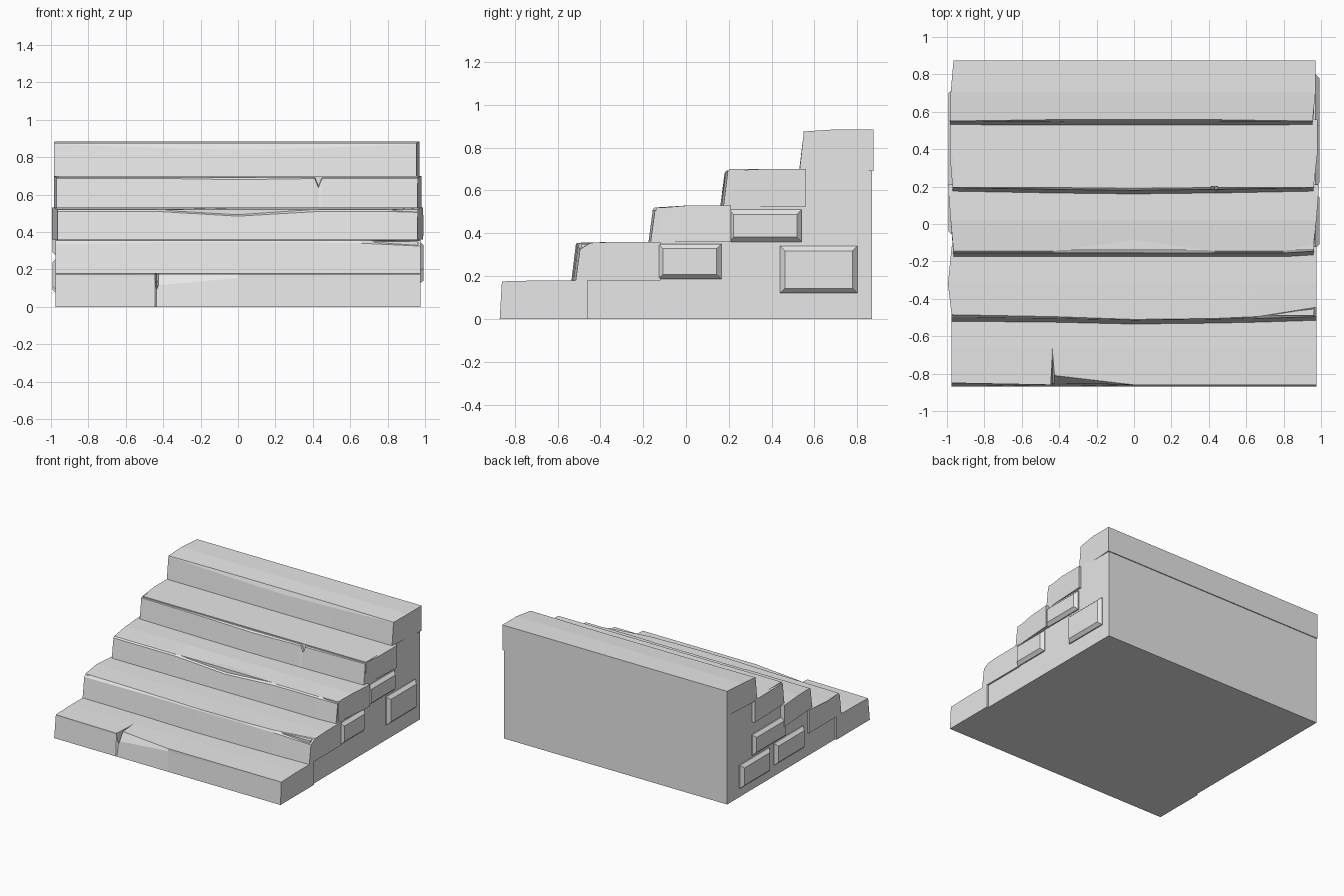
import bpy
import bmesh

cube = bpy.data.objects.get("Cube")
if cube:
    bpy.data.objects.remove(cube, do_unlink=True)

stone = bpy.data.materials.new("pale_grey_stone")
stone.use_nodes = True
stone.diffuse_color = (0.8, 0.8, 0.8, 1)
stone.node_tree.nodes["Principled BSDF"].inputs["Base Color"].default_value = (0.8, 0.8, 0.8, 1)


def loft(name, sections):
    """Join matching cross-sections into a closed flat-shaded solid."""
    bm = bmesh.new()
    rings = [[bm.verts.new(p) for p in s] for s in sections]
    for a, b in zip(rings, rings[1:]):
        for i in range(len(a)):
            j = (i + 1) % len(a)
            bm.faces.new((a[i], a[j], b[j], b[i]))
    bm.faces.new(rings[0][::-1])
    bm.faces.new(rings[-1])
    bmesh.ops.recalc_face_normals(bm, faces=bm.faces[:])
    mesh = bpy.data.meshes.new(name)
    bm.to_mesh(mesh)
    bm.free()
    mesh.materials.append(stone)
    obj = bpy.data.objects.new(name, mesh)
    bpy.context.collection.objects.link(obj)
    return obj


def step(name, y, z, left, right, rise, stations):
    """Worn slab. left/right: x at front, middle and back of each end.
    Stations: (x, wear of the edge downward, wear backward, bow of the face)."""
    (y0, y1), (z0, z1) = y, z
    mid = (y0 + y1) / 2
    sections = []
    for k, (x, drop, cut, bow) in enumerate(stations):
        ends = left if k == 0 else right if k == len(stations) - 1 else (x, x, x)
        f, m, b = ends
        front = y0 + bow
        sections.append([
            (f, front, z0),
            (f, front + min(0.02, cut), z1 - rise - drop),
            (f, front + cut, z1 - rise),
            (m, max(mid, front + cut + 0.02), z1),
            (b, y1, z1),
            (b, y1, z0),
        ])
    return loft(name, sections)


# Five worn treads, from the ground up
step("step_1", (-0.87, -0.46), (0, 0.18), (-0.975, -0.975, -0.975), (0.975, 0.975, 0.975), 0.005,
     [(-0.97, 0.01, 0.02, 0), (-0.445, 0.015, 0.01, 0), (-0.435, 0.085, 0.18, 0),
      (-0.425, 0.06, 0.06, 0), (0, 0.02, 0.01, 0), (0.43, 0.015, 0.01, 0), (0.97, 0.005, 0.01, 0)])
step("step_2", (-0.52, -0.12), (0.18, 0.36), (-0.975, -0.995, -0.975), (0.975, 0.975, 0.975), 0.005,
     [(-0.97, 0.02, 0.035, 0), (-0.43, 0.012, 0.03, -0.005), (0, 0.01, 0.025, -0.015),
      (0.43, 0.012, 0.025, -0.01), (0.66, 0.015, 0.03, -0.005), (0.97, 0.03, 0.07, 0.005)])
step("step_3", (-0.175, 0.21), (0.36, 0.53), (-0.965, -0.98, -0.995), (0.96, 0.975, 0.99), 0.01,
     [(-0.97, 0.01, 0.03, 0), (-0.43, 0.01, 0.03, 0), (0, 0.035, 0.09, 0),
      (0.43, 0.01, 0.03, 0), (0.8, 0.01, 0.03, 0), (0.97, 0.015, 0.06, 0.01)])
step("step_4", (0.175, 0.56), (0.525, 0.70), (-0.97, -0.985, -0.985), (0.96, 0.98, 0.98), 0.008,
     [(-0.97, 0.005, 0.02, 0), (-0.43, 0.005, 0.03, -0.01), (0, 0.012, 0.03, -0.015),
      (0.41, 0.006, 0.03, -0.01), (0.43, 0.055, 0.11, -0.01), (0.45, 0.006, 0.03, -0.01),
      (0.97, 0.005, 0.02, 0)])
step("step_5", (0.53, 0.875), (0.69, 0.885), (-0.985, -0.98, -0.965), (0.955, 0.97, 0.97), 0.01,
     [(-0.97, 0.005, 0.02, 0), (-0.43, 0.025, 0.03, -0.002), (0, 0.035, 0.03, -0.002),
      (0.43, 0.025, 0.03, -0.002), (0.97, 0.005, 0.02, 0)])

# Stepped core carrying the treads
profile = [(0.868, 0), (-0.6, 0)]
for y, z in ((-0.49, 0.17), (-0.14, 0.35), (0.2, 0.52), (0.55, 0.7)):
    profile += [(profile[-1][0], z), (y, z)]
profile.append((0.868, 0.7))
loft("core", [[(x, y, z) for y, z in profile] for x in (-0.962, 0.962)])


def brick(name, side, y0, y1, z0, z1):
    """Side brick with sloping edges, sunk into the core."""
    sections = []
    for x, inset in ((0.94, 0), (0.97, 0), (0.993, 0.022)):
        a, b, c, d = y0 + inset, y1 - inset, z0 + inset, z1 - inset
        sections.append([(side * x, a, c), (side * x, b, c), (side * x, b, d), (side * x, a, d)])
    return loft(name, sections)


# Bricks standing out of the side walls
for i, dims in enumerate([(-0.13, 0.165, 0.185, 0.35), (0.2, 0.54, 0.36, 0.51),
                          (0.44, 0.8, 0.12, 0.34)]):
    brick(f"left_brick_{i + 1}", 1, *dims)
for i, dims in enumerate([(0.36, 0.72, 0.07, 0.25), (-0.06, 0.3, 0.09, 0.26),
                          (0.17, 0.57, 0.27, 0.43)]):
    brick(f"right_brick_{i + 1}", -1, *dims)
